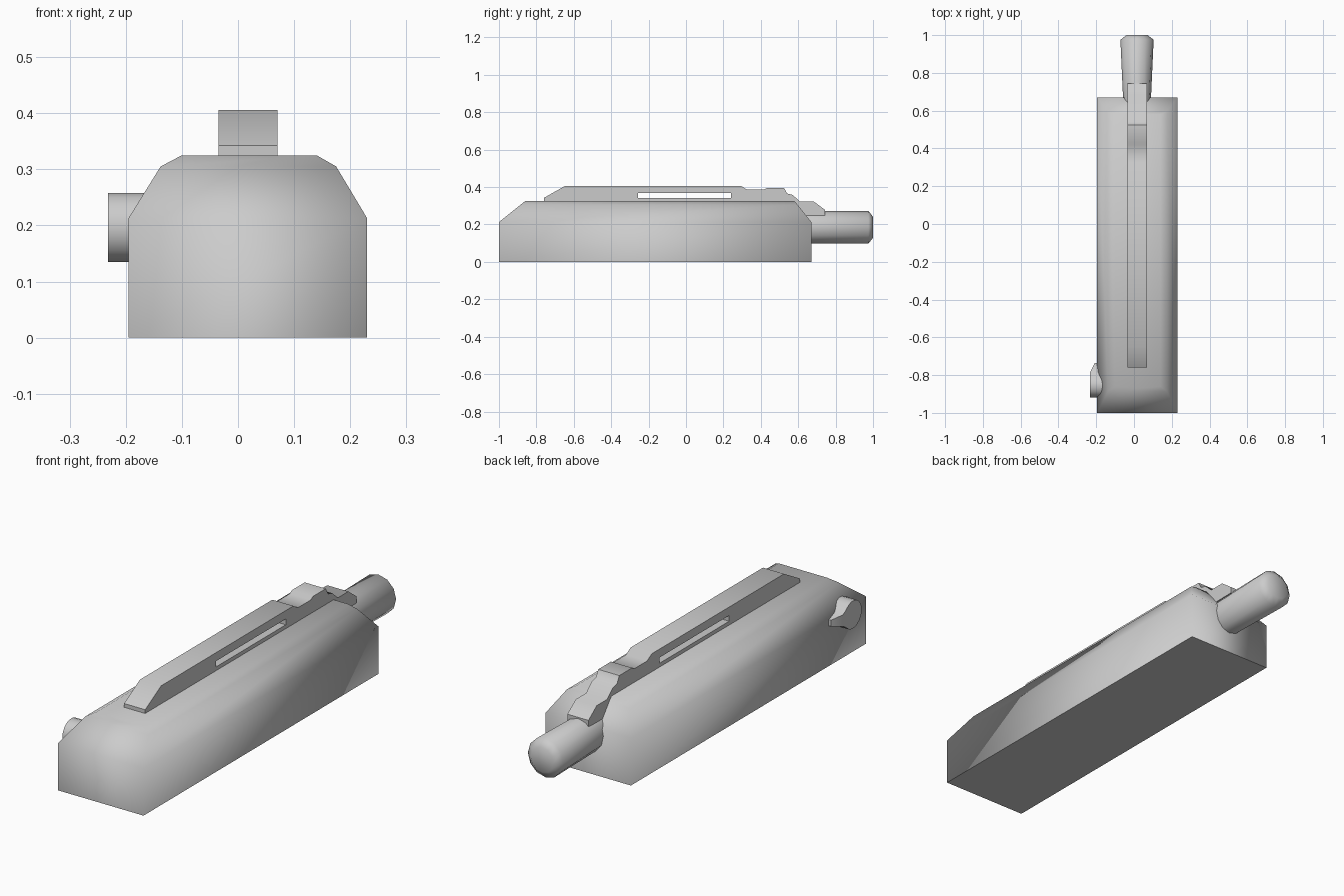
import bpy, bmesh
from math import sin, cos, pi, radians

if "Cube" in bpy.data.objects:
    bpy.data.objects.remove(bpy.data.objects["Cube"])


def make_object(name, bm):
    bmesh.ops.recalc_face_normals(bm, faces=bm.faces)
    mesh = bpy.data.meshes.new(name)
    bm.to_mesh(mesh)
    bm.free()
    ob = bpy.data.objects.new(name, mesh)
    bpy.context.collection.objects.link(ob)
    return ob


def loft(name, rings):
    """Skin a list of equal-length point rings and cap both ends."""
    bm = bmesh.new()
    rows = [[bm.verts.new(p) for p in ring] for ring in rings]
    n = len(rows[0])
    for a, b in zip(rows, rows[1:]):
        for i in range(n):
            j = (i + 1) % n
            bm.faces.new((a[i], a[j], b[j], b[i]))
    bm.faces.new(rows[0])
    bm.faces.new(rows[-1])
    return make_object(name, bm)


def smooth(ob, angle):
    bpy.ops.object.select_all(action='DESELECT')
    ob.select_set(True)
    bpy.context.view_layer.objects.active = ob
    bpy.ops.object.shade_smooth_by_angle(angle=radians(angle))


# Body: stacked rectangles, shaded softly except for the flat underside
levels = [(-0.195, 0.23, -1.0, 0.67, 0.0), (-0.195, 0.23, -1.0, 0.67, 0.213),
          (-0.138, 0.175, -0.885, 0.597, 0.305), (-0.10, 0.14, -0.86, 0.58, 0.325)]
body = loft("body", [[(x0, y0, z), (x1, y0, z), (x1, y1, z), (x0, y1, z)]
                     for x0, x1, y0, y1, z in levels])
for poly in body.data.polygons:
    poly.use_smooth = poly.normal.z > -0.9

# Top rail: side profile extruded across x
profile = [(-0.76, 0.30), (-0.76, 0.342), (-0.647, 0.406), (0.294, 0.406),
           (0.326, 0.386), (0.417, 0.386), (0.433, 0.396), (0.524, 0.396),
           (0.54, 0.366), (0.57, 0.358), (0.61, 0.322), (0.684, 0.322),
           (0.743, 0.278), (0.743, 0.248), (0.60, 0.246), (0.56, 0.30)]
rail = loft("top_rail", [[(x, y, z) for y, z in profile] for x in (-0.035, 0.07)])

# Slot through the rail
cutter = loft("slot_cutter", [[(x, -0.257, 0.342), (x, 0.24, 0.342),
                               (x, 0.24, 0.368), (x, -0.257, 0.368)] for x in (-0.2, 0.2)])
cutter.hide_render = True
mod = rail.modifiers.new("slot", 'BOOLEAN')
mod.operation = 'DIFFERENCE'
mod.solver = 'EXACT'
mod.object = cutter
bpy.context.view_layer.objects.active = rail
bpy.ops.object.modifier_apply(modifier="slot")
bpy.data.objects.remove(cutter)
smooth(rail, 50)

# Rear handle: round bar, slightly narrower at the base, bevelled tip
SIDES = 12
sections = [(0.60, 0.071, 0.088), (0.975, 0.088, 0.088), (1.0, 0.056, 0.056)]
handle = loft("rear_handle", [[(0.016 + rx * cos(2 * pi * i / SIDES), y,
                                0.185 + rz * sin(2 * pi * i / SIDES))
                               for i in range(SIDES)] for y, rx, rz in sections])
smooth(handle, 60)

# Side lever: disc with a pointed tab that thins toward its tip
cy, cz, r = -0.855, 0.196, 0.0625
outline = [(cy + r * cos(radians(a)), cz + r * sin(radians(a)), -0.232)
           for a in range(40, 321, 20)]
outline += [(-0.785, cz - 0.026, -0.232), (-0.735, cz - 0.014, -0.207),
            (-0.735, cz + 0.014, -0.207), (-0.785, cz + 0.026, -0.232)]
bm = bmesh.new()
outer = [bm.verts.new((x, y, z)) for y, z, x in outline]
inner = [bm.verts.new((-0.15, y, z)) for y, z, x in outline]
n = len(outline)
for i in range(n):
    j = (i + 1) % n
    bm.faces.new((outer[i], outer[j], inner[j], inner[i]))
bm.faces.new(outer[:n - 3] + outer[n - 1:])
bm.faces.new(outer[n - 4:])
bm.faces.new(inner)
smooth(make_object("side_lever", bm), 40)
